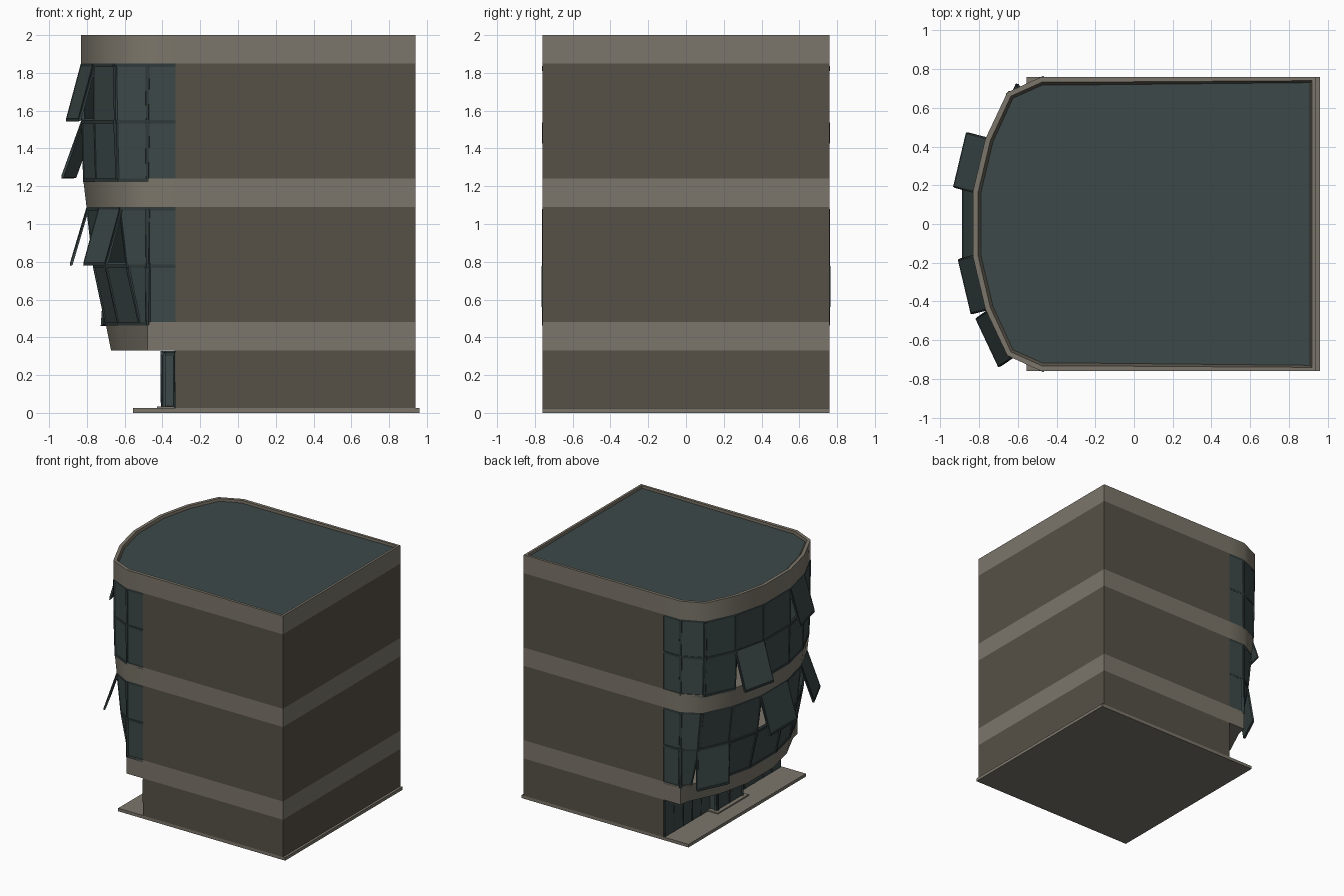
import bpy, bmesh, math
from mathutils import Vector, Matrix

if "Cube" in bpy.data.objects:
    bpy.data.objects.remove(bpy.data.objects["Cube"])


def material(name, rgb):
    m = bpy.data.materials.new(name)
    m.diffuse_color = (*rgb, 1)
    m.use_nodes = True
    m.node_tree.nodes["Principled BSDF"].inputs["Base Color"].default_value = m.diffuse_color
    return m


BAND = material("stone band", (0.20, 0.182, 0.145))
WALL = material("brown wall", (0.093, 0.081, 0.062))
GLASS = material("teal glass", (0.046, 0.066, 0.066))
FRAME = material("dark frame", (0.030, 0.042, 0.042))


def add_object(name, bm, mats):
    me = bpy.data.meshes.new(name)
    bm.to_mesh(me)
    bm.free()
    ob = bpy.data.objects.new(name, me)
    bpy.context.collection.objects.link(ob)
    for m in mats:
        me.materials.append(m)
    return ob


def box(name, lo, hi, mat):
    bm = bmesh.new()
    lo, hi = Vector(lo), Vector(hi)
    bmesh.ops.create_cube(bm, size=1, matrix=Matrix.Translation((lo + hi) / 2)
                          @ Matrix.Diagonal((*(hi - lo), 1)))
    return add_object(name, bm, [mat])


# Plan of the rounded end, leaning inward towards the bottom
HALF = [(-0.33, 0.76), (-0.48, 0.76), (-0.655, 0.68), (-0.768, 0.44), (-0.832, 0.17)]
PLAN = [(x, -y) for x, y in HALF] + HALF[::-1]
LEAN = [(0.33, 0.16), (0.48, 0.13), (0.785, 0.065), (1.09, 0.03),
        (1.24, 0.012), (1.55, 0.003), (1.85, 0), (2, 0)]


def ring(z):
    s = dict(LEAN)[z]
    return [Vector((x if x > -0.5 else min(-0.482, x + s), y, z)) for x, y in PLAN]


# Floor slabs with band edges
def slab(name, z0, z1, roof=False):
    ends = lambda z: ring(z) + [Vector((0.94, 0.76, z)), Vector((0.94, -0.76, z))]
    bm = bmesh.new()
    lo = [bm.verts.new(p) for p in ends(z0)]
    hi = [bm.verts.new(p) for p in ends(z1)]
    n = len(lo)
    for i in range(n):
        j = (i + 1) % n
        bm.faces.new((lo[j], lo[i], hi[i], hi[j]))
    bm.faces.new(lo)
    top = bm.faces.new(hi[::-1])
    bmesh.ops.recalc_face_normals(bm, faces=bm.faces[:])
    if roof:  # flat rim, brown inner edge, sunken roof surface
        bmesh.ops.inset_region(bm, faces=[top], thickness=0.027)
        r = bmesh.ops.inset_region(bm, faces=[top], thickness=0.015, depth=-0.015)
        for f in r["faces"]:
            f.material_index = 1
        top.material_index = 2
    ob = add_object(name, bm, [BAND, WALL, GLASS])
    bpy.context.view_layer.objects.active = ob
    ob.select_set(True)
    bpy.ops.object.shade_smooth_by_angle(angle=math.radians(44))
    ob.select_set(False)


slab("lower_band", 0.33, 0.48)
slab("middle_band", 1.09, 1.24)
slab("roof_band", 1.85, 2, True)

# Solid walls on each storey
for k, (z0, z1) in enumerate([(0.025, 0.33), (0.48, 1.09), (1.24, 1.85)]):
    for s, side in ((-1, "front"), (1, "rear")):
        ys = sorted((s * 0.76, s * 0.73))
        box(f"{side}_wall_{k}", (-0.33, ys[0], z0), (0.94, ys[1], z1), WALL)
    box(f"right_wall_{k}", (0.91, -0.73, z0), (0.94, 0.73, z1), WALL)

# Base plate and entrance step
box("base_plate", (-0.555, -0.76, 0), (0.96, 0.76, 0.025), BAND)
box("entrance_step", (-0.43, -0.20, 0.025), (-0.33, 0.20, 0.035), BAND)


# Framed window pane, optionally swung open from its top edge
def pane(name, a, b, at, bt, angle=0, border=0.008):
    if angle:
        rot = Matrix.Rotation(-math.radians(angle), 3, (at - bt).normalized())
        a, b = at + rot @ (a - at), bt + rot @ (b - bt)
    bm = bmesh.new()
    f = bm.faces.new([bm.verts.new(p) for p in (b, a, at, bt)])
    r = bmesh.ops.inset_region(bm, faces=[f], thickness=border, use_boundary=True)
    for g in r["faces"]:
        g.material_index = 1
    bmesh.ops.inset_region(bm, faces=[f], thickness=0.001, depth=-0.004)
    ob = add_object(name, bm, [GLASS, FRAME])
    sol = ob.modifiers.new("thickness", "SOLIDIFY")
    sol.thickness = 0.018
    sol.offset = -1


# Two rows of windows on both upper storeys; key is (row, column)
OPEN = {(0, 6): 18, (1, 3 - 1): 24, (1, 4): 23, (2, 5): 22, (3, 3): 16}
ROWS = [(0.48, 0.785), (0.785, 1.09), (1.24, 1.55), (1.55, 1.85)]
for r, (z0, z1) in enumerate(ROWS):
    lo, hi = ring(z0), ring(z1)
    for c in range(len(PLAN) - 1):
        pane(f"window_{r}_{c}", lo[c], lo[c + 1], hi[c], hi[c + 1], OPEN.get((r, c), 0))


# Ground floor shopfront and entrance lobby
def glazing(name, pts, z0, z1):
    for i, (p, q) in enumerate(zip(pts, pts[1:])):
        pane(f"{name}_{i}", Vector((*p, z0)), Vector((*q, z0)),
             Vector((*p, z1)), Vector((*q, z1)))


for s, (y0, y1) in (("front", (-0.745, -0.17)), ("rear", (0.17, 0.745))):
    glazing("shopfront_" + s,
            [(-0.34, y0 + (y1 - y0) * i / 5) for i in range(6)], 0.025, 0.33)
glazing("lobby", [(-0.34, -0.17), (-0.40, -0.17), (-0.40, 0), (-0.40, 0.17), (-0.34, 0.17)],
        0.035, 0.32)
box("lobby_roof", (-0.40, -0.17, 0.31), (-0.33, 0.17, 0.322), FRAME)
for y in (-0.025, 0.025):
    box("door_handle", (-0.408, y - 0.004, 0.12), (-0.40, y + 0.004, 0.2), BAND)
